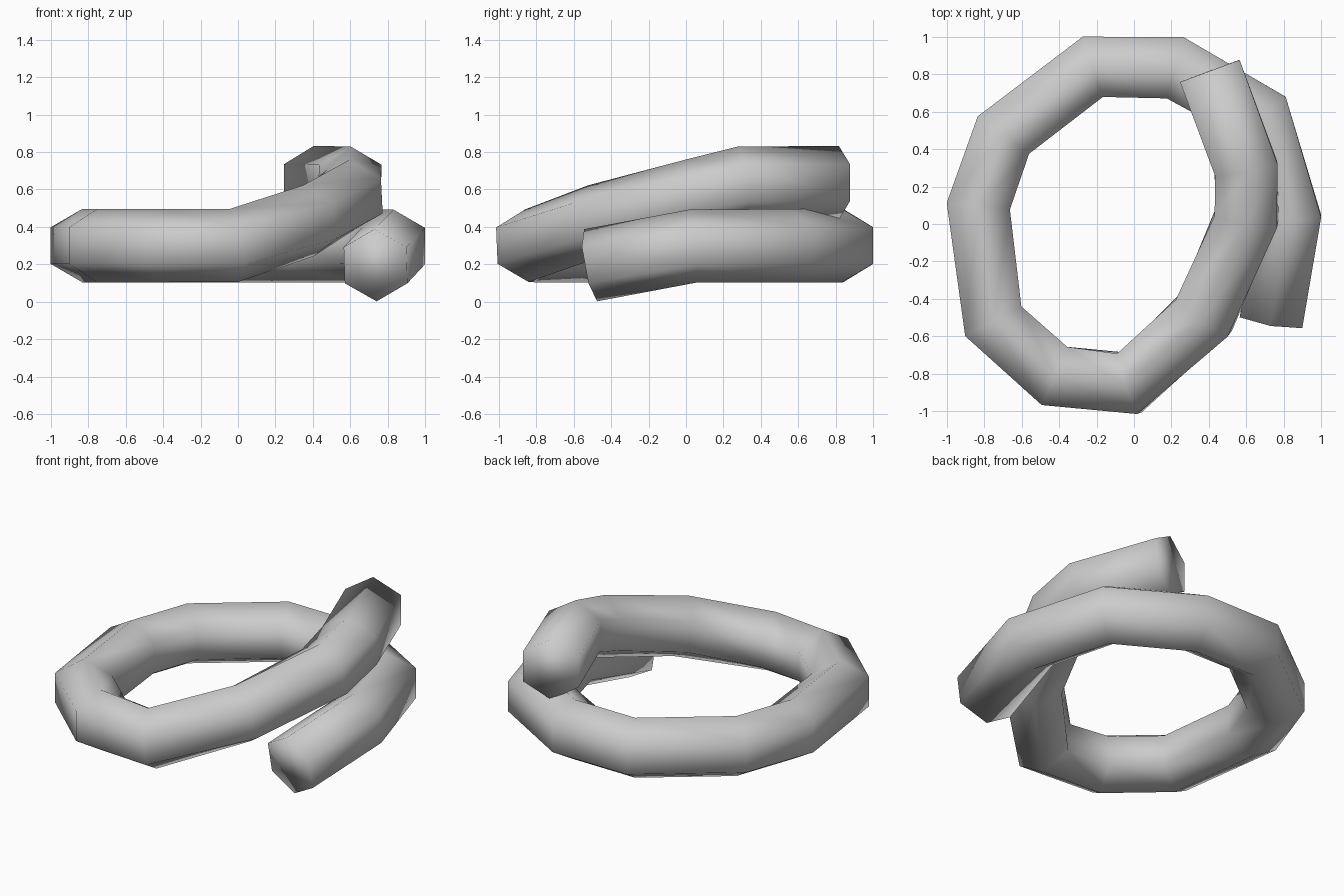
import bpy, bmesh, math
from mathutils import Vector

if "Cube" in bpy.data.objects:
    bpy.data.objects.remove(bpy.data.objects["Cube"])

# Centre line of the coil, from the low front end round to the raised end
path = [Vector(p) for p in (
    (0.735, -0.51, 0.195), (0.83, 0.035, 0.297), (0.677, 0.575, 0.30),
    (0.22, 0.835, 0.30), (-0.22, 0.84, 0.30), (-0.698, 0.475, 0.30),
    (-0.832, 0.095, 0.30), (-0.752, -0.52, 0.30), (-0.425, -0.812, 0.30),
    (-0.025, -0.85, 0.30), (0.375, -0.485, 0.432), (0.602, 0.035, 0.567),
    (0.598, 0.30, 0.635), (0.405, 0.818, 0.637))]
RADIUS, SIDES = 0.196, 6

bm = bmesh.new()
rings = []
for i, p in enumerate(path):
    # Section plane bisects the neighbouring segments
    t = Vector((0, 0, 0))
    if i > 0:
        t += (p - path[i - 1]).normalized()
    if i < len(path) - 1:
        t += (path[i + 1] - p).normalized()
    t.normalize()
    side = t.cross(Vector((0, 0, 1))).normalized()
    up = side.cross(t)
    ring = []
    for k in range(SIDES):
        a = math.tau * k / SIDES
        ring.append(bm.verts.new(p + RADIUS * (math.cos(a) * up + math.sin(a) * side)))
    rings.append(ring)

# Tube walls and end caps
for a, b in zip(rings, rings[1:]):
    for k in range(SIDES):
        n = (k + 1) % SIDES
        bm.faces.new((a[k], a[n], b[n], b[k]))
bm.faces.new(rings[0])
bm.faces.new(rings[-1])
bmesh.ops.recalc_face_normals(bm, faces=bm.faces)
for f in bm.faces:
    f.smooth = True

mesh = bpy.data.meshes.new("coil_tube")
bm.to_mesh(mesh)
bm.free()
bpy.context.collection.objects.link(bpy.data.objects.new("coil_tube", mesh))
